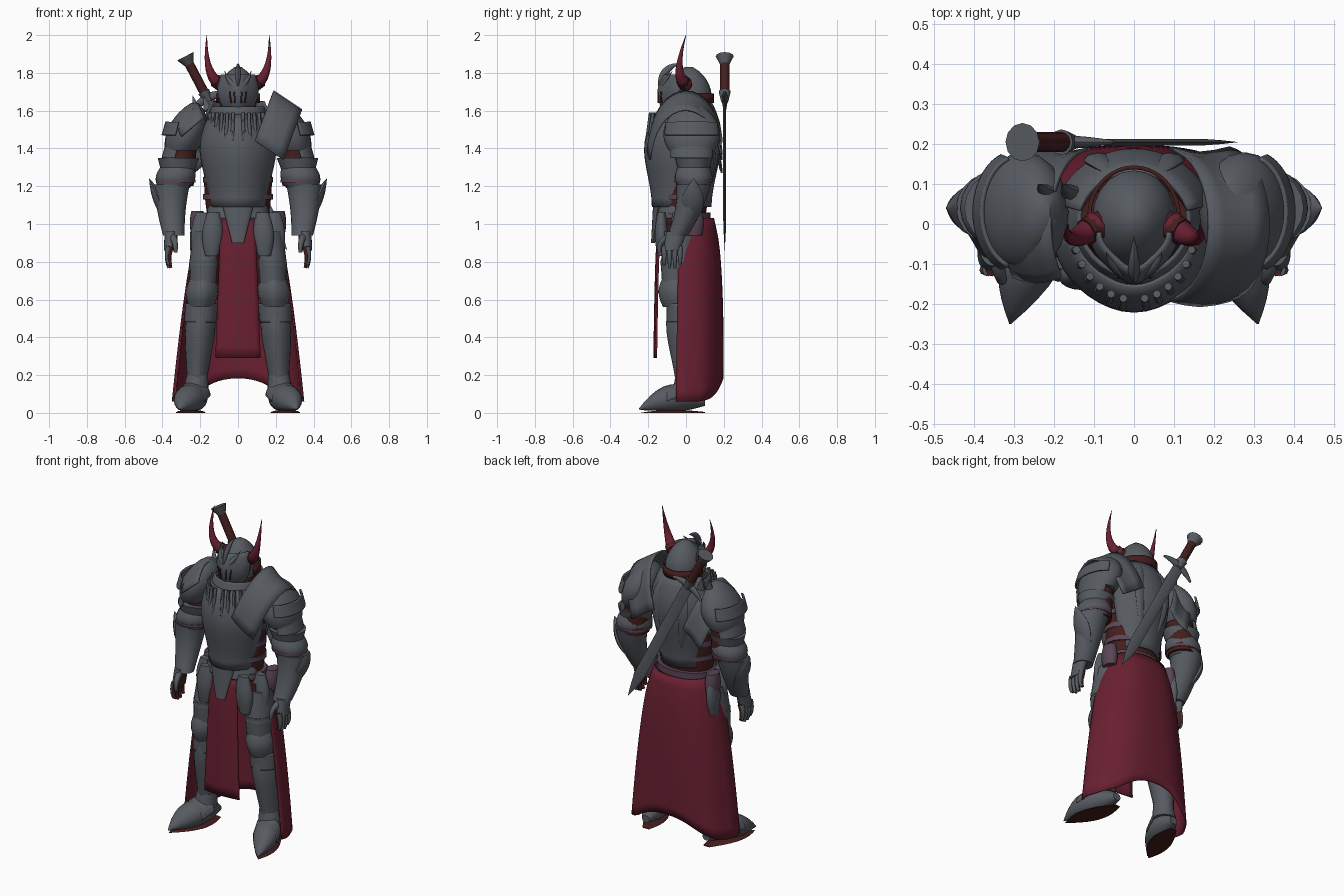
import bpy, bmesh, math
from mathutils import Vector

cube = bpy.data.objects.get("Cube")
if cube:
    bpy.data.objects.remove(cube, do_unlink=True)


def material(name, red, green, blue):
    mat = bpy.data.materials.new(name)
    mat.use_nodes = True
    mat.diffuse_color = color = (red, green, blue, 1)
    mat.node_tree.nodes["Principled BSDF"].inputs["Base Color"].default_value = color
    return mat


steel = material("steel grey", .095, .105, .12)
crimson = material("crimson cloth", .14, .014, .03)
leather = material("dark red leather", .06, .013, .013)
mauve = material("mauve strap", .1, .06, .09)


def make(name, mat, rings, closed, mirror=False, thick=0, smooth_levels=0):
    """Skin rows of points into a smooth-shaded object with its modifiers."""
    bm = bmesh.new()
    rows = [[bm.verts.new(p) for p in ring] for ring in rings]
    for low, high in zip(rows, rows[1:]):
        for i in range(0 if closed else 1, len(low)):
            bm.faces.new((low[i - 1], low[i], high[i], high[i - 1]))
    if closed:
        bm.faces.new(rows[0])
        bm.faces.new(rows[-1])
    bmesh.ops.recalc_face_normals(bm, faces=bm.faces)
    mesh = bpy.data.meshes.new(name)
    bm.to_mesh(mesh)
    bm.free()
    mesh.materials.append(mat)
    mesh.shade_smooth()
    mesh.set_sharp_from_angle(angle=math.radians(45))
    obj = bpy.data.objects.new(name, mesh)
    bpy.context.collection.objects.link(obj)
    if smooth_levels:
        subsurf = obj.modifiers.new("smooth", "SUBSURF")
        subsurf.levels = subsurf.render_levels = smooth_levels
        subsurf.boundary_smooth = "PRESERVE_CORNERS"
    if thick:
        solid = obj.modifiers.new("thickness", "SOLIDIFY")
        solid.thickness = thick
        solid.offset = 0
    if mirror:
        obj.modifiers.new("mirror", "MIRROR")


# Outlines: the share of the full radius reached at each step along a part
def taper(amount):
    return lambda t: 1 - amount * t

def bulge(amount):
    return lambda t: 1 - amount + amount * math.sin(math.pi * t)

def swell(amount):
    return lambda t: 1 - amount + amount * math.sin(math.pi * t ** 1.6)

def egg(t):
    return math.sin(math.pi * (.25 + .73 * t)) ** .6

def leaf(t):
    return math.sin(math.pi * (.1 + .89 * t))

def blade(t):
    return min(1, .02 + 6 * (1 - t))


straight = taper(0)
spike = taper(.97)
FRONT, BACK = (185, 355), (15, 165)


def sweep(name, mat, path, radius, outline=straight, frame="level", arc=None,
          keel=0, floor=0, mirror=False, sides=20, steps=10):
    """Sweep an ellipse along a line or a bent path; an arc leaves an open shell."""
    start, end = Vector(path[0]), Vector(path[-1])
    bend = Vector(path[1]) if len(path) > 2 else (start + end) / 2
    first, last = arc or (0, 360)
    rings = []
    for step in range(steps + 1):
        t = step / steps
        center = start.lerp(bend, t).lerp(bend.lerp(end, t), t)
        across, deep = Vector((1, 0, 0)), Vector((0, 1, 0))
        if frame == "upright":
            deep = Vector((0, 0, 1))
        elif frame == "path":
            along = (bend - start).lerp(end - bend, t).normalized()
            across = along.cross(deep).normalized()
            deep = across.cross(along)
        ring = []
        for i in range(sides + 1 if arc else sides):
            a = math.radians(first + (last - first) * i / sides)
            ridge = keel * max(0, -math.sin(a)) ** 8
            point = center + outline(t) * (across * radius[0] * math.cos(a)
                                           + deep * (radius[1] * math.sin(a) - ridge))
            point.z = max(point.z, floor)
            ring.append(point)
        rings.append(ring)
    make(name, mat, rings, not arc, mirror, thick=.01 if arc else 0)


def rod(name, mat, path, radius, outline=straight, mirror=True, sides=8):
    sweep(name, mat, path, radius, outline, frame="path", mirror=mirror, sides=sides)


# Torso: undersuit, straps, breastplate and back plate
sweep("undersuit", leather, [(0, .01, 1.58), (0, -.02, .9)], (.18, .13), bulge(.25))
for height in (1.13, 1.22, 1.31):
    sweep("side_strap", mauve, [(0, -.01, height), (0, -.01, height + .03)], (.185, .13), steps=1)
sweep("breastplate", steel, [(0, -.03, 1.09), (0, -.01, 1.58)], (.2, .19), swell(.27), arc=FRONT, keel=.01)
sweep("back_plate", steel, [(0, 0, 1.09), (0, 0, 1.65)], (.2, .185), swell(.3), arc=BACK)
sweep("waist_plate", steel, [(0, -.03, 1.03), (0, -.03, 1.12)], (.17, .13), taper(.15), arc=FRONT)
rod("shoulder_blade", steel, [(.05, .12, 1.63), (.13, .2, 1.5), (.04, .12, 1.15)], (.04, .02), leaf)

# Neck and slatted collar
sweep("neck", leather, [(0, .01, 1.5), (0, .01, 1.7)], (.11, .11), taper(.2))
sweep("collar", steel, [(0, 0, 1.5), (0, .01, 1.62)], (.17, .17), taper(.2), arc=(150, 390))
for step in range(7):
    angle = math.radians(-80 + 12 * step)
    x, y = .17 * math.cos(angle), .21 * math.sin(angle)
    rod("collar_slat", steel, [(x, y, 1.44), (.9 * x, .9 * y, 1.59)], (.01, .01), mirror=True)

# Helmet, visor, crest and horns
sweep("helmet", steel, [(0, .015, 1.6), (0, .015, 1.83)], (.105, .12), egg)
sweep("visor", steel, [(0, -.02, 1.79), (0, -.05, 1.56)], (.105, .085), egg, arc=(180, 360), keel=.03)
for x in (.02, .045):
    rod("visor_slit", leather, [(x, .6 * x - .159, 1.7), (.8 * x, .6 * x - .159, 1.64)], (.004, .004))
rod("center_crest", steel, [(0, -.14, 1.72), (0, -.13, 1.83), (0, -.03, 1.85)], (.015, .02), leaf, mirror=False)
rod("brow_spike", steel, [(.02, -.12, 1.73), (.06, -.11, 1.77), (.07, -.07, 1.81)], (.02, .02), spike)
rod("horn", crimson, [(.09, 0, 1.74), (.18, -.07, 1.78), (.165, 0, 2)], (.037, .037), spike, sides=12)
rod("horn_socket", leather, [(.08, 0, 1.73), (.12, -.02, 1.76)], (.036, .036))
sweep("nape_band", leather, [(0, .02, 1.64), (0, .02, 1.69)], (.112, .122), arc=(-10, 190), steps=1)

# Shoulders: domes, lower plates and raised flanges
sweep("pauldron", steel, [(.3, .03, 1.39), (.23, .03, 1.64)], (.105, .15), egg, mirror=True)
sweep("pauldron_rim", steel, [(.295, .03, 1.47), (.28, .03, 1.54)], (.105, .15), taper(.05), arc=(-70, 70), mirror=True)
sweep("upper_arm_plate", steel, [(.32, .03, 1.35), (.3, .03, 1.42)], (.08, .11), arc=(-80, 80), mirror=True)


def flange(name, side, inset, drop, begin, spread):
    """Collar-like plate that arches over one shoulder from chest to back."""
    rows = []
    for step in range(9):
        angle = begin + (math.pi - begin) * step / 8
        rise = math.sin(angle)
        rows.append([(side * (inset + .1 * rise + spread * k), -.19 * math.cos(angle) - .02 * k * (2 - k),
                      1.44 - drop + .27 * rise - .05 * k) for k in range(3)])
    make(name, steel, rows, False, thick=.01, smooth_levels=1)


flange("left_flange", 1, inset=.09, drop=0, begin=0, spread=.075)
flange("right_flange", -1, inset=.11, drop=.07, begin=.8, spread=.06)
for x in (-.16, -.22):
    rod("torn_spike", steel, [(x, .08, 1.6), (x - .02, .1, 1.68)], (.025, .02), spike, mirror=False)

# Arms: sleeve, elbow guard and gauntlet cuff
sweep("upper_arm", leather, [(.31, .05, 1.2), (.29, .05, 1.45)], (.075, .08), mirror=True)
sweep("elbow_guard", steel, [(.34, .04, 1.19), (.32, .04, 1.31)], (.105, .1), bulge(.2), mirror=True)
sweep("elbow_rim", steel, [(.315, .04, 1.35), (.32, .04, 1.28)], (.11, .1), taper(.2), mirror=True)
sweep("elbow_strap", mauve, [(.33, .04, 1.22), (.33, .04, 1.235)], (.105, .1), mirror=True, steps=1)
rod("elbow_wing", steel, [(.36, .02, 1), (.42, .04, 1.13), (.47, .04, 1.24)], (.03, .06), leaf)
sweep("forearm_cuff", steel, [(.35, .04, 1.21), (.36, .03, 1.08), (.34, -.045, .94)], (.095, .09), taper(.4), mirror=True)

# Hands
sweep("hand", steel, [(.355, -.05, .96), (.365, -.075, .86)], (.034, .055), taper(.2), mirror=True)
sweep("palm", leather, [(.34, -.06, .94), (.345, -.075, .86)], (.02, .04), mirror=True)
for step in range(4):
    y = -.115 + .028 * step
    tip = .76 + .015 * abs(step - 1.5)
    for name, mat, x in (("finger", steel, .365), ("finger_lining", leather, .355)):
        rod(name, mat, [(x, y, .88), (x + .02, y, .82), (x, y, tip)], (.016, .016), taper(.5))
rod("thumb", steel, [(.345, -.09, .93), (.33, -.15, .91), (.33, -.14, .85)], (.02, .02), taper(.5))

# Belt, pouches and hip plates
sweep("belt", mauve, [(0, -.01, 1.02), (0, -.01, 1.06)], (.185, .14), steps=1)
sweep("pouch", mauve, [(.215, .04, .94), (.215, .04, 1.07)], (.04, .055), bulge(.2), mirror=True)
sweep("center_plate", steel, [(0, -.15, 1.09), (0, -.175, .9)], (.08, .025), taper(.6))
for x, y in ((.14, -.13), (.2, -.05)):
    sweep("hip_plate", steel, [(x, y, .83), (x - .01, y, 1.06)], (.055, .035), bulge(.4), mirror=True)
sweep("rear_hip_plate", steel, [(-.23, .05, .82), (-.22, .05, 1.04)], (.03, .055), bulge(.4))

# Legs: thigh, knee, shin and boot
sweep("breeches", leather, [(.18, -.02, .6), (.13, -.02, 1)], (.07, .09), mirror=True)
sweep("upper_thigh_plate", steel, [(.18, -.04, .78), (.165, -.03, .96)], (.08, .095), taper(.1), mirror=True)
sweep("lower_thigh_plate", steel, [(.178, -.04, .81), (.185, -.04, .66)], (.08, .095), taper(.1), mirror=True)
sweep("knee_guard", steel, [(.195, -.05, .56), (.185, -.05, .72)], (.085, .08), bulge(.25), keel=.015, mirror=True)
sweep("greave", steel, [(.22, .01, .13), (.19, -.02, .62)], (.08, .085), swell(.35), keel=.01, mirror=True)
sweep("greave_rim", steel, [(.195, -.01, .58), (.2, -.01, .48)], (.084, .09), taper(.05), arc=FRONT, mirror=True)
sweep("ankle_cuff", steel, [(.225, 0, .11), (.215, 0, .2)], (.07, .07), taper(.2), mirror=True)
sweep("boot", steel, [(.21, .1, .06), (.25, -.1, .11), (.31, -.25, .02)], (.082, .075), leaf,
      frame="upright", floor=.012, mirror=True)
sweep("boot_plate", steel, [(.23, -.02, .09), (.26, -.1, .06)], (.08, .075), frame="upright", arc=(0, 180), mirror=True)
sweep("sole", leather, [(.21, .1, 0), (.25, -.1, 0), (.31, -.24, 0)], (.07, .016), leaf, frame="upright", mirror=True)

# Long skirt cape wrapped around the back, and the front tabard
cape = []
for row in range(9):
    t = row / 8
    ring = []
    for column in range(25):
        angle = math.radians(-12 + 8.5 * column)
        c, s = math.cos(angle), math.sin(angle)
        wide = (.185 + .16 * t ** .6) * (1 + .015 * t * math.sin(1.5 * column))
        deep = .145 + .06 * math.sin(math.pi / 2 * t ** .6)
        hem = .06 + .125 * max(0, s) ** 5
        ring.append((wide * math.copysign(abs(c) ** .8, c), deep * s - .01 * t, 1.03 + t * (hem - 1.03)))
    cape.append(ring)
make("skirt_cape", crimson, cape, False, thick=.008, smooth_levels=1)

tabard = []
for row in range(7):
    t = row / 6
    tabard.append([(k * (.045 + .015 * t), -.135 - .035 * t ** .3 + .006 * abs(k), 1.03 - .74 * t) for k in range(-2, 3)])
make("front_tabard", crimson, tabard, False, thick=.01, smooth_levels=1)

# Sword slung across the back
pommel, tip = Vector((-.27, .205, 1.87)), Vector((.26, .205, .86))
run = (tip - pommel).normalized()
cross = Vector((-run.z, 0, run.x))


def sword_part(name, mat, start, end, radius, outline=straight, sides=12):
    rod(name, mat, [pommel + run * start, pommel + run * end], radius, outline, mirror=False, sides=sides)


sword_part("pommel", steel, -.02, .03, (.048, .048), taper(.5))
sword_part("sword_grip", leather, .02, .2, (.025, .025))
sword_part("sword_collar", steel, .19, .25, (.032, .032), taper(.4))
sword_part("sword_blade", steel, .23, (tip - pommel).length, (.034, .008), blade, sides=4)
guard = pommel + run * .26
rod("sword_guard", steel, [guard - cross * .11, guard - run * .06, guard + cross * .11], (.024, .016), bulge(.7), mirror=False)
